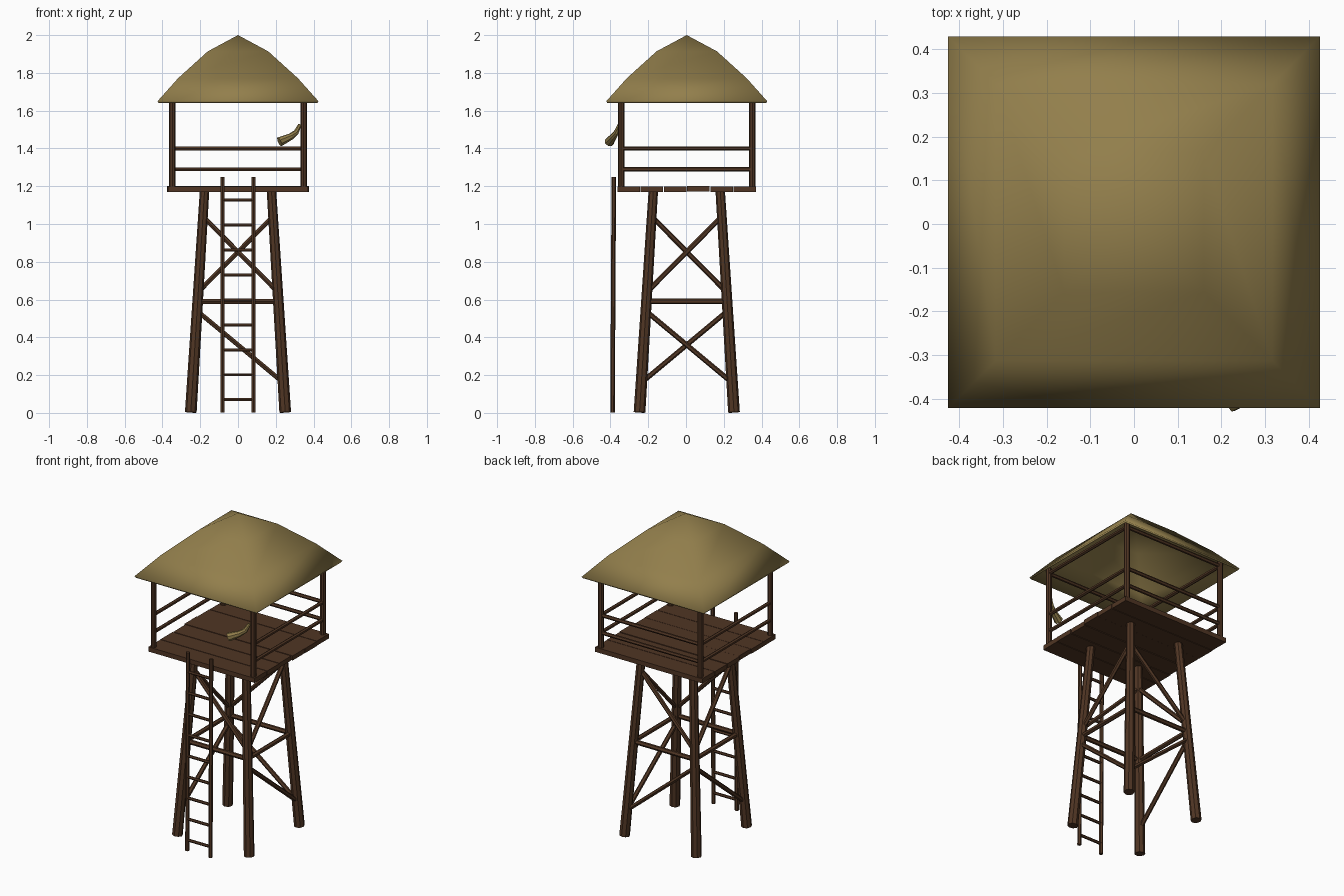
import bpy, bmesh, math, random
from mathutils import Vector

if "Cube" in bpy.data.objects:
    bpy.data.objects.remove(bpy.data.objects["Cube"])

random.seed(4)
YO = 0.004  # small offset so the whole model is centred in y


def mat(name, col):
    m = bpy.data.materials.new(name)
    m.diffuse_color = (*col, 1)
    m.use_nodes = True
    m.node_tree.nodes["Principled BSDF"].inputs["Base Color"].default_value = m.diffuse_color
    return m


WOOD = mat("dark wood", (0.080, 0.036, 0.017))
THATCH = mat("straw thatch", (0.290, 0.212, 0.072))


def finish(bm, name, material):
    bmesh.ops.recalc_face_normals(bm, faces=bm.faces)
    me = bpy.data.meshes.new(name)
    bm.to_mesh(me)
    bm.free()
    me.materials.append(material)
    ob = bpy.data.objects.new(name, me)
    ob.location.y = YO
    bpy.context.collection.objects.link(ob)
    return ob


def pole(name, a, b, r1, r2=None, sides=8, material=WOOD):
    """Tapered pole from a to b."""
    a, b = Vector(a), Vector(b)
    d = b - a
    bm = bmesh.new()
    bmesh.ops.create_cone(bm, cap_ends=True, segments=sides, radius1=r1,
                          radius2=r2 or r1, depth=d.length)
    bmesh.ops.rotate(bm, verts=bm.verts,
                     matrix=Vector((0, 0, 1)).rotation_difference(d).to_matrix())
    bmesh.ops.translate(bm, verts=bm.verts, vec=(a + b) / 2)
    return finish(bm, name, material)


def leg_at(z):
    """Distance of the leg axis from the centre at height z."""
    return 0.25 - 0.062 * z


# Splayed legs and upright posts
for sx in (-1, 1):
    for sy in (-1, 1):
        lo, hi = leg_at(0), leg_at(1.18)
        pole("leg", (sx * lo, sy * lo, 0.003), (sx * hi, sy * hi, 1.18), 0.031, 0.025)
        pole("roof_post", (sx * 0.347, sy * 0.347, 1.18),
             (sx * 0.347, sy * 0.347, 1.70), 0.017)


def brace(name, c1, z1, c2, z2, r):
    """Brace between two corner legs given as sign pairs."""
    p = [(c[0] * leg_at(z), c[1] * leg_at(z), z) for c, z in ((c1, z1), (c2, z2))]
    pole(name, p[0], p[1], r, sides=6)


# Cross ties and zigzag diagonals on each face
FL, FR, BR, BL = (-1, -1), (1, -1), (1, 1), (-1, 1)
for high, low in ((FL, FR), (BR, BL), (BR, FR), (FL, BL)):
    brace("upper_brace", high, 1.04, low, 0.64, 0.0135)
    brace("cross_tie", high, 0.59, low, 0.59, 0.0145)
for high, low in ((BL, BR), (FR, BR), (BL, FL)):
    brace("lower_brace", high, 0.54, low, 0.16, 0.0135)

# Plank floor
for i in range(6):
    bm = bmesh.new()
    bmesh.ops.create_cube(bm, size=1)
    half = 0.372 + random.uniform(-0.004, 0.006)
    bmesh.ops.scale(bm, verts=bm.verts, vec=(half * 2, 0.1195, 0.029))
    bmesh.ops.translate(bm, verts=bm.verts,
                        vec=(0, (i - 2.5) * 0.123, 1.185 + random.uniform(-0.002, 0.002)))
    finish(bm, "floor_plank", WOOD)

# Railings on three sides (front open for the ladder), beams on four
for c1, c2 in ((BL, BR), (FR, BR), (FL, BL), (FL, FR)):
    for z in (1.29, 1.40, 1.672):
        if z < 1.5 and c1[1] + c2[1] == -2:
            continue
        pole("railing" if z < 1.5 else "roof_beam",
             (c1[0] * 0.347, c1[1] * 0.347, z), (c2[0] * 0.347, c2[1] * 0.347, z),
             0.0115, sides=6)

# Ladder
for sx in (-1, 1):
    pole("ladder_rail", (sx * 0.081, -0.393, 0.003), (sx * 0.081, -0.386, 1.25), 0.012, sides=6)
for i in range(9):
    z = 0.07 + i * 0.132
    y = -0.393 + 0.007 * z / 1.25
    pole("ladder_rung", (-0.081, y, z), (0.081, y, z), 0.009, sides=6)

# Thatched roof: square rings closing to a peak, open beneath
bm = bmesh.new()
rings = []
for h, z in ((0.426, 1.65), (0.317, 1.772), (0.160, 1.914)):
    rings.append([bm.verts.new((sx * h, sy * h, z)) for sx, sy in (FL, FR, BR, BL)])
peak = bm.verts.new((0, 0, 2.0))
for i in range(4):
    j = (i + 1) % 4
    for a, b in zip(rings, rings[1:]):
        bm.faces.new((a[i], a[j], b[j], b[i]))
    bm.faces.new((rings[-1][i], rings[-1][j], peak))
roof = finish(bm, "thatched_roof", THATCH)
sol = roof.modifiers.new("thickness", 'SOLIDIFY')
sol.thickness = 0.012
sol.offset = -1
bpy.context.view_layer.objects.active = roof
roof.select_set(True)
bpy.ops.object.shade_smooth_by_angle(angle=math.radians(59))
roof.select_set(False)

# Signal horn hanging by the front right post: bent tapered tube
path = [Vector(p) for p in ((0.327, -0.357, 1.525), (0.308, -0.372, 1.485),
                            (0.280, -0.388, 1.463), (0.220, -0.410, 1.435))]
radii = (0.010, 0.015, 0.018, 0.026)
bm = bmesh.new()
prev = None
for k, p in enumerate(path):
    d = path[min(k + 1, 3)] - path[max(k - 1, 0)]
    q = Vector((0, 0, 1)).rotation_difference(d)
    ring = [bm.verts.new(p + q @ Vector((math.cos(t), math.sin(t), 0)) * radii[k])
            for t in (math.tau * n / 8 for n in range(8))]
    if prev:
        for n in range(8):
            m = (n + 1) % 8
            bm.faces.new((prev[n], prev[m], ring[m], ring[n]))
    else:
        bm.faces.new(ring)
    prev = ring
bm.faces.new(prev)
finish(bm, "signal_horn", THATCH)
